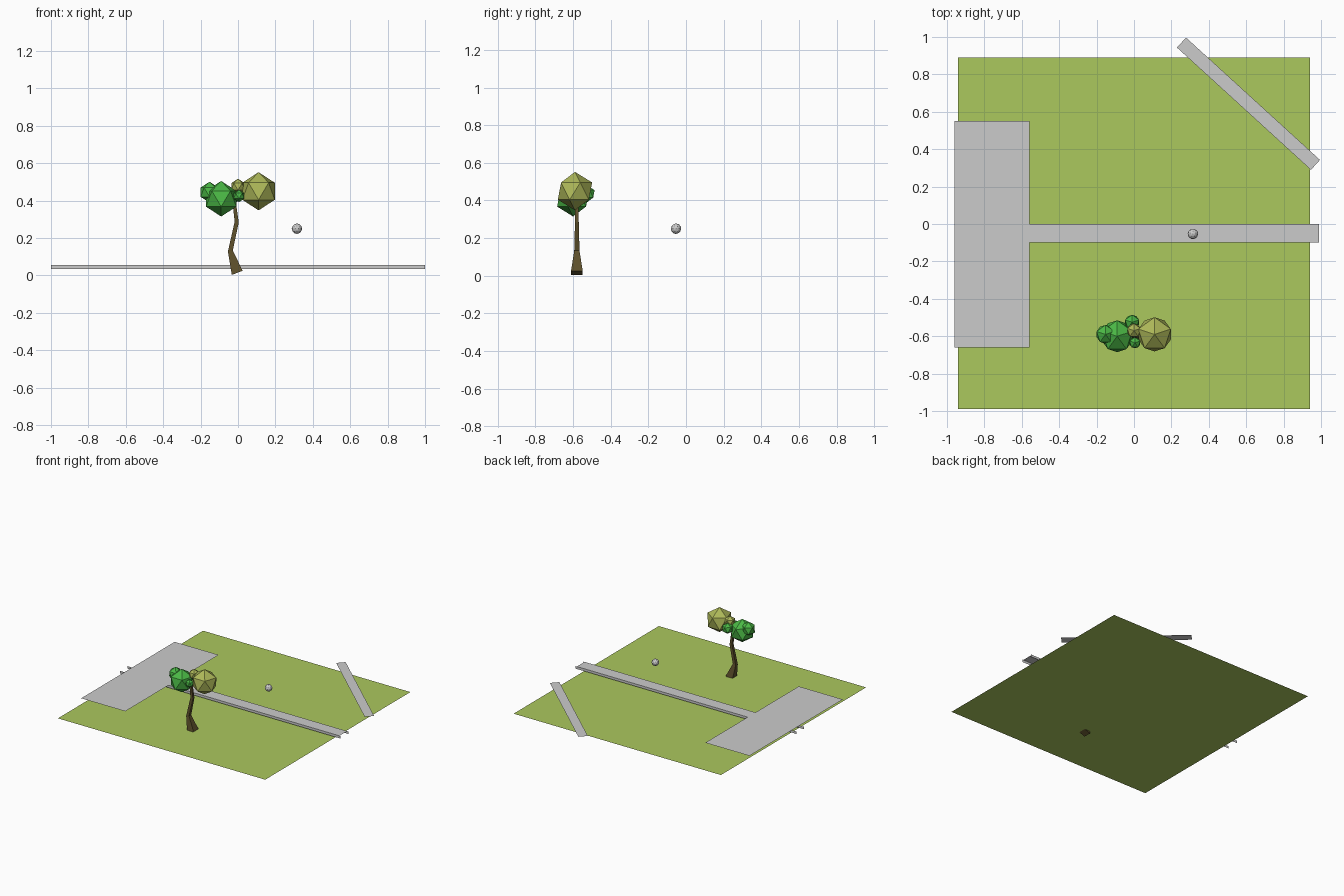
import bpy, bmesh, math
from mathutils import Vector

if "Cube" in bpy.data.objects:
    bpy.data.objects.remove(bpy.data.objects["Cube"])


def material(name, rgb):
    m = bpy.data.materials.new(name)
    m.diffuse_color = (*rgb, 1)
    m.use_nodes = True
    m.node_tree.nodes["Principled BSDF"].inputs["Base Color"].default_value = m.diffuse_color
    return m


GRASS = material("grass", (0.41, 0.58, 0.11))
LEAF = material("green_leaf", (0.07, 0.48, 0.06))
OLIVE = material("olive_leaf", (0.42, 0.48, 0.10))
BARK = material("bark", (0.11, 0.08, 0.025))


def finish(bm, name, mat=None):
    me = bpy.data.meshes.new(name)
    bm.to_mesh(me)
    bm.free()
    ob = bpy.data.objects.new(name, me)
    bpy.context.collection.objects.link(ob)
    if mat:
        me.materials.append(mat)
    return ob


def sheet(name, center, u, v, mat=None):
    """Flat rectangle from its centre and two half-side vectors."""
    c, u, v = Vector(center), Vector(u), Vector(v)
    bm = bmesh.new()
    bm.faces.new([bm.verts.new(p) for p in (c - u - v, c + u - v, c + u + v, c - u + v)])
    return finish(bm, name, mat)


def ball(name, center, radius, mat=None, subdiv=1):
    bm = bmesh.new()
    bmesh.ops.create_icosphere(bm, subdivisions=subdiv, radius=radius)
    ob = finish(bm, name, mat)
    ob.location = center
    ob.rotation_euler.z = math.pi / 2
    return ob


def limb(name, rings, mat):
    """Four-sided tapered loft; ring = x, y, z, half x, half y, tilt."""
    bm = bmesh.new()
    loops = [[bm.verts.new((x + sx * hx, y + sy * hy, z + sx * tilt))
              for sx, sy in ((-1, -1), (1, -1), (1, 1), (-1, 1))]
             for x, y, z, hx, hy, tilt in rings]
    for a, b in zip(loops, loops[1:]):
        for i in range(4):
            j = (i + 1) % 4
            bm.faces.new((a[i], a[j], b[j], b[i]))
    bm.faces.new(loops[0][::-1])
    bm.faces.new(loops[-1])
    return finish(bm, name, mat)


# Lawn and paving sheets
sheet("lawn", (0, -0.05, 0.022), (0.94, 0, 0), (0, 0.94, 0), GRASS)
sheet("paved_yard", (-0.76, -0.055, 0.055), (0.2, 0, 0), (0, 0.605, 0))
sheet("path", (0.215, -0.05, 0.055), (0.775, 0, 0), (0, 0.05, 0))
a = math.radians(-42.4)
d = Vector((math.cos(a), math.sin(a), 0))
sheet("diagonal_path", (0.612, 0.643, 0.05), d * 0.485, Vector((-d.y, d.x, 0)) * 0.036)

# Thin upright path edges
for side, y in (("front", -0.1), ("back", 0.0)):
    sheet(side + "_path_edge", (0, y, 0.045), (1, 0, 0), (0, 0, 0.01))

# Floating ball
ball("floating_ball", (0.315, -0.053, 0.25), 0.028, None, 2)

# Tree trunk and branches
limb("trunk", [(-0.004, -0.58, 0.014, 0.029, 0.031, 0.011),
               (-0.041, -0.58, 0.13, 0.013, 0.014, 0.003),
               (-0.007, -0.58, 0.285, 0.011, 0.010, -0.002),
               (-0.02, -0.58, 0.39, 0.009, 0.008, 0)], BARK)

# Foliage clumps
for i, (x, y, z, r, m) in enumerate([
        (0.11, -0.59, 0.45, 0.102, OLIVE),
        (-0.09, -0.60, 0.41, 0.095, LEAF),
        (-0.152, -0.59, 0.445, 0.056, LEAF),
        (0.0, -0.57, 0.475, 0.042, OLIVE),
        (0.005, -0.635, 0.425, 0.033, LEAF),
        (-0.01, -0.525, 0.435, 0.044, LEAF)]):
    ball(f"foliage_{i + 1}", (x, y, z), r, m)
